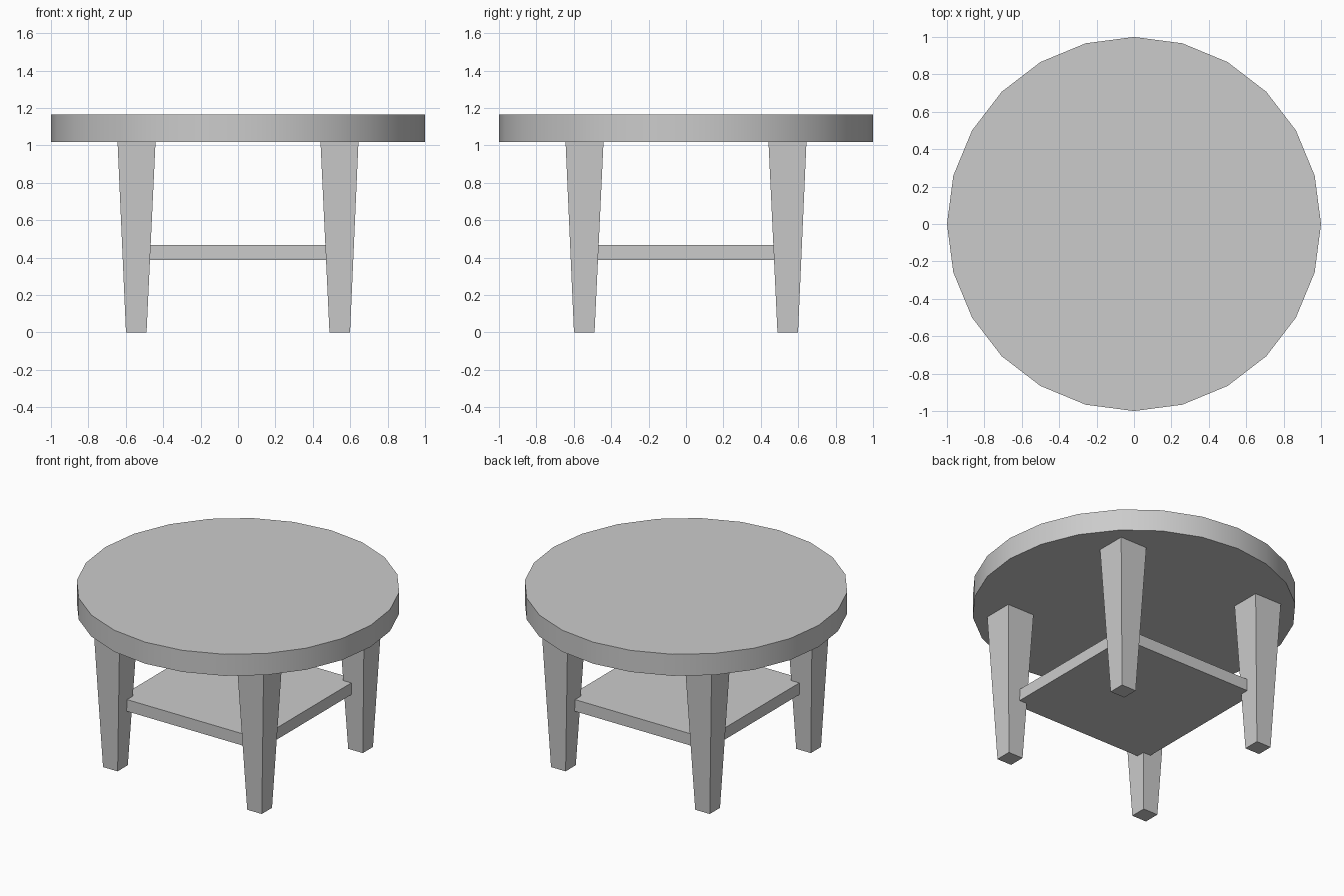
import bpy, bmesh, math

if "Cube" in bpy.data.objects:
    bpy.data.objects.remove(bpy.data.objects["Cube"])

def finish(bm, name):
    bmesh.ops.recalc_face_normals(bm, faces=bm.faces)
    mesh = bpy.data.meshes.new(name)
    bm.to_mesh(mesh)
    bm.free()
    obj = bpy.data.objects.new(name, mesh)
    bpy.context.collection.objects.link(obj)
    return obj

# Round table top: 24 sides, smooth rim with sharp edges
bpy.ops.mesh.primitive_cylinder_add(vertices=24, radius=1, depth=0.147,
                                    location=(0, 0, 1.0915))
top = bpy.context.object
top.name = "table_top"
bpy.ops.object.shade_smooth_by_angle(angle=math.radians(30))

# Square shelf, its corners housed in the legs
bm = bmesh.new()
bmesh.ops.create_cube(bm, size=1)
bmesh.ops.scale(bm, vec=(1.056, 1.056, 0.08), verts=bm.verts)
bmesh.ops.translate(bm, vec=(0, 0, 0.428), verts=bm.verts)
finish(bm, "shelf")

# Four legs, tapering towards the floor
def leg(name, sx, sy):
    bm = bmesh.new()
    rings = []
    for inner, outer, z in ((0.489, 0.599, 0), (0.441, 0.644, 1.018)):
        corners = ((inner, inner), (outer, inner), (outer, outer), (inner, outer))
        rings.append([bm.verts.new((sx * x, sy * y, z)) for x, y in corners])
    low, high = rings
    bm.faces.new(low)
    bm.faces.new(high)
    for i in range(4):
        j = (i + 1) % 4
        bm.faces.new((low[i], low[j], high[j], high[i]))
    finish(bm, name)

for side, sx in (("left", -1), ("right", 1)):
    for end, sy in (("front", -1), ("back", 1)):
        leg(f"{end}_{side}_leg", sx, sy)
